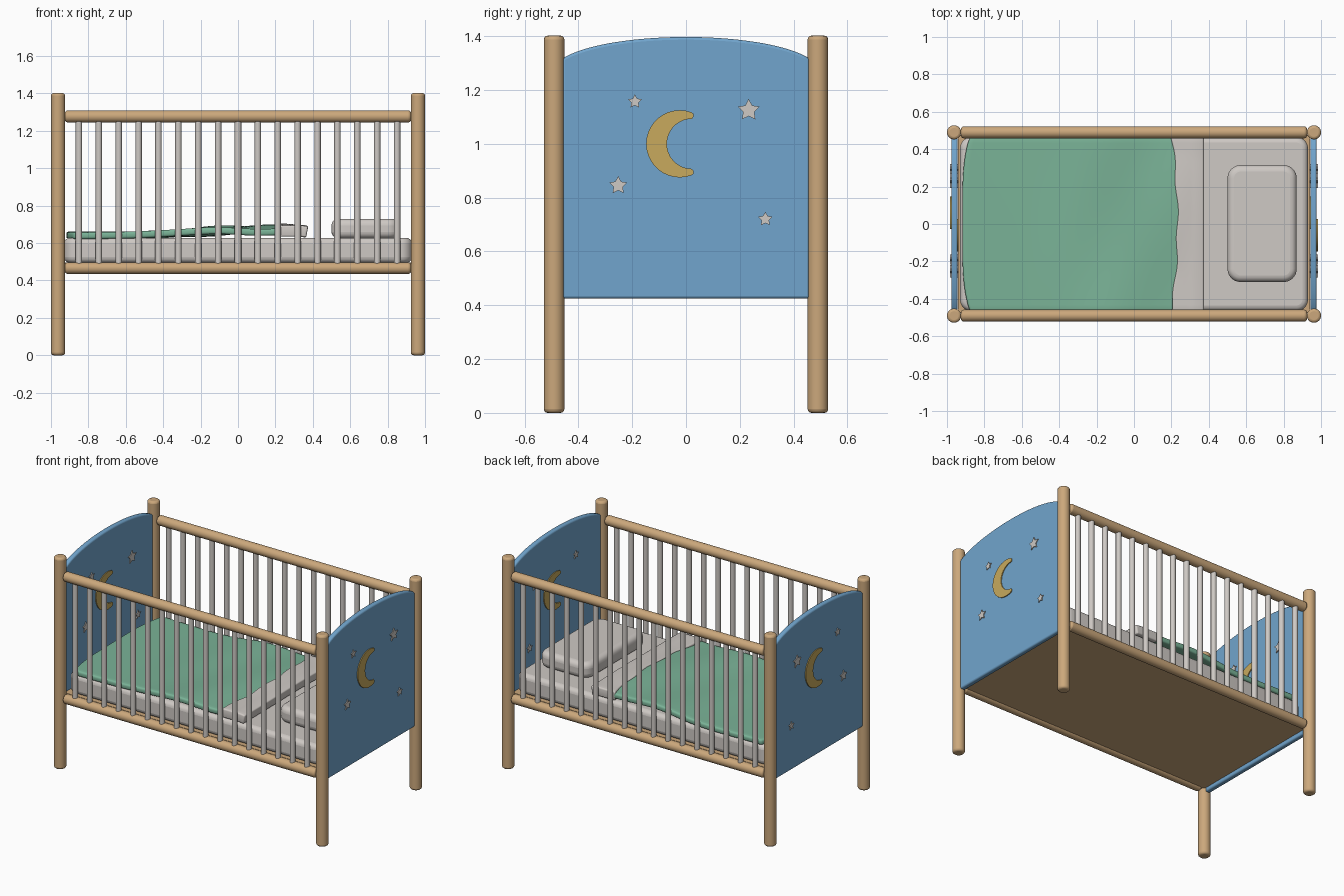
import bpy, bmesh, math
from mathutils import Matrix, Vector

if "Cube" in bpy.data.objects:
    bpy.data.objects.remove(bpy.data.objects["Cube"])


def material(name, rgb):
    m = bpy.data.materials.new(name)
    m.diffuse_color = (*rgb, 1)
    m.use_nodes = True
    m.node_tree.nodes["Principled BSDF"].inputs["Base Color"].default_value = m.diffuse_color
    return m


WOOD = material("tan wood", (0.60, 0.39, 0.20))
BLUE = material("sky blue", (0.165, 0.375, 0.61))
WHITE = material("warm white", (0.62, 0.585, 0.555))
GREEN = material("soft green", (0.195, 0.45, 0.31))
GOLD = material("moon gold", (0.58, 0.40, 0.11))


def finish(bm, name, mat, bevel=0, segs=3, solid=0):
    bmesh.ops.recalc_face_normals(bm, faces=bm.faces[:])
    me = bpy.data.meshes.new(name)
    bm.to_mesh(me)
    bm.free()
    ob = bpy.data.objects.new(name, me)
    bpy.context.collection.objects.link(ob)
    me.materials.append(mat)
    if solid:
        s = ob.modifiers.new("thickness", 'SOLIDIFY')
        s.thickness, s.offset = solid, -1
    if bevel:
        b = ob.modifiers.new("round", 'BEVEL')
        b.width, b.segments, b.limit_method = bevel, segs, 'ANGLE'
        b.angle_limit = math.radians(40)
    bpy.ops.object.select_all(action='DESELECT')
    ob.select_set(True)
    bpy.context.view_layer.objects.active = ob
    bpy.ops.object.shade_smooth_by_angle(angle=math.radians(40))
    return ob


def rod(name, a, b, r, mat, bevel=0, sides=24):
    a, b = Vector(a), Vector(b)
    d = b - a
    bm = bmesh.new()
    rot = d.to_track_quat('Z', 'Y').to_matrix().to_4x4()
    bmesh.ops.create_cone(bm, cap_ends=True, segments=sides, radius1=r, radius2=r,
                          depth=d.length, matrix=Matrix.Translation((a + b) / 2) @ rot)
    return finish(bm, name, mat, bevel)


def box(name, lo, hi, mat, bevel=0, segs=4, corner=0):
    lo, hi = Vector(lo), Vector(hi)
    bm = bmesh.new()
    bmesh.ops.create_cube(bm, size=1, matrix=Matrix.Translation((lo + hi) / 2)
                          @ Matrix.Diagonal((*(hi - lo), 1)))
    if corner:  # round the plan corners first
        up = [e for e in bm.edges if abs(e.verts[0].co.z - e.verts[1].co.z) > 1e-4]
        bmesh.ops.bevel(bm, geom=up, offset=corner, segments=8, profile=0.5, affect='EDGES')
    return finish(bm, name, mat, bevel, segs)


def plate(name, outline, x0, x1, mat, bevel=0):
    """Outline in (y, z), extruded along x."""
    bm = bmesh.new()
    f = bm.faces.new([bm.verts.new((x0, y, z)) for y, z in outline])
    ext = bmesh.ops.extrude_face_region(bm, geom=[f])
    for v in ext["geom"]:
        if isinstance(v, bmesh.types.BMVert):
            v.co.x = x1
    return finish(bm, name, mat, bevel)


def cloth(name, x0, x1, height, mat, thick, bevel, nx=40, ny=28, half=0.465):
    """Draped sheet; x0 and x1 are functions of y, height of (x, y)."""
    bm = bmesh.new()
    rows = []
    for i in range(nx + 1):
        row = []
        for j in range(ny + 1):
            y = -half + 2 * half * j / ny
            x = x0(y) + (x1(y) - x0(y)) * i / nx
            row.append(bm.verts.new((x, y, height(x, y))))
        rows.append(row)
    for i in range(nx):
        for j in range(ny):
            bm.faces.new((rows[i][j], rows[i + 1][j], rows[i + 1][j + 1], rows[i][j + 1]))
    return finish(bm, name, mat, bevel, 3, thick)


# posts, rails and bars
for sy, side in ((-1, "front"), (1, "back")):
    y = 0.49 * sy
    for sx, end in ((-1, "left"), (1, "right")):
        rod(f"{side}_{end}_post", (0.962 * sx, y, 0), (0.962 * sx, y, 1.402), 0.038, WOOD, 0.014)
    rod(f"{side}_top_rail", (-0.925, y, 1.277), (0.925, y, 1.277), 0.032, WOOD, 0.014)
    rod(f"{side}_bottom_rail", (-0.925, y, 0.466), (0.925, y, 0.466), 0.031, WOOD, 0.014)
    for i in range(17):
        x = (i - 8) * 0.1063
        rod(f"{side}_bar_{i + 1}", (x, y, 0.48), (x, y, 1.26), 0.0175, WHITE, 0, 16)

# arched end panels
arch = []
for i in range(33):
    y = 0.46 - 0.92 * i / 32
    arch.append((y, 1.27 + 0.127 * math.sqrt(1 - (y / 0.495) ** 2)))
panel = [(-0.46, 0.425), (0.46, 0.425)] + arch
PX, HALF = 0.96, 0.017

# moon and star outlines, in (y, z)
moon = [(-0.023 + 0.125 * math.cos(math.radians(a)), 1 + 0.125 * math.sin(math.radians(a)))
        for a in range(70, 291, 10)]
moon += [(0.028, 0.889), (0.028, 0.899)]
moon += [(0.022 + 0.093 * math.cos(math.radians(a)), 1 + 0.093 * math.sin(math.radians(a)))
         for a in range(270, 89, -10)]
moon += [(0.028, 1.101), (0.028, 1.111)]
stars = [(-0.19, 1.157, 0.027), (0.233, 1.125, 0.042), (-0.252, 0.845, 0.035), (0.295, 0.72, 0.028)]


def star(cy, cz, r):
    pts = []
    for k in range(10):
        a = math.pi / 2 + k * math.pi / 5
        q = r if k % 2 == 0 else r * 0.52
        pts.append((cy + q * math.cos(a), cz + q * math.sin(a)))
    return pts


for sx, end in ((-1, "left"), (1, "right")):
    plate(f"{end}_end_panel", panel, PX * sx - HALF, PX * sx + HALF, BLUE, 0.01)
    for d, face in ((-1, "west"), (1, "east")):
        x0 = PX * sx + d * (HALF - 0.001)
        x1 = x0 + d * 0.007
        plate(f"{end}_panel_{face}_moon", [(y * d, z) for y, z in moon], x0, x1, GOLD)
        for k, s in enumerate(stars):
            plate(f"{end}_panel_{face}_star_{k + 1}", star(*s), x0, x1, WHITE)

# base board and mattress
box("base_board", (-0.942, -0.475, 0.45), (0.942, 0.475, 0.495), WOOD)
box("mattress", (-0.93, -0.465, 0.495), (0.93, 0.465, 0.628), WHITE, 0.03, 4, 0.06)


# blanket with gentle folds
def drape(x, y):
    t = min(1, max(0, (x + 0.6) / 0.6))
    t = t * t * (3 - 2 * t)
    return (0.66 + 0.026 * t + 0.006 * math.sin(7 * x + 4 * y) * (0.4 + t)
            + 0.005 * math.sin(11 * x - 6 * y) * t)


cloth("blanket", lambda y: -0.918 + 0.04 * (abs(y) / 0.465) ** 4, lambda y: 0.30,
      drape, GREEN, 0.036, 0.012)

# white sheet folded back over the blanket
cloth("folded_sheet",
      lambda y: 0.232 - 0.032 * (y / 0.465) ** 2 + 0.006 * math.sin(22 * y),
      lambda y: 0.375,
      lambda x, y: max(drape(x, y) + 0.007, 0.694) if x < 0.31 else
      max(drape(0.31, y) + 0.007, 0.694) - 1.5 * (x - 0.31) ** 2,
      WHITE, 0.06, 0.018, 14)

# pillow
box("pillow", (0.5, -0.31, 0.625), (0.87, 0.315, 0.73), WHITE, 0.035, 5, 0.07)
